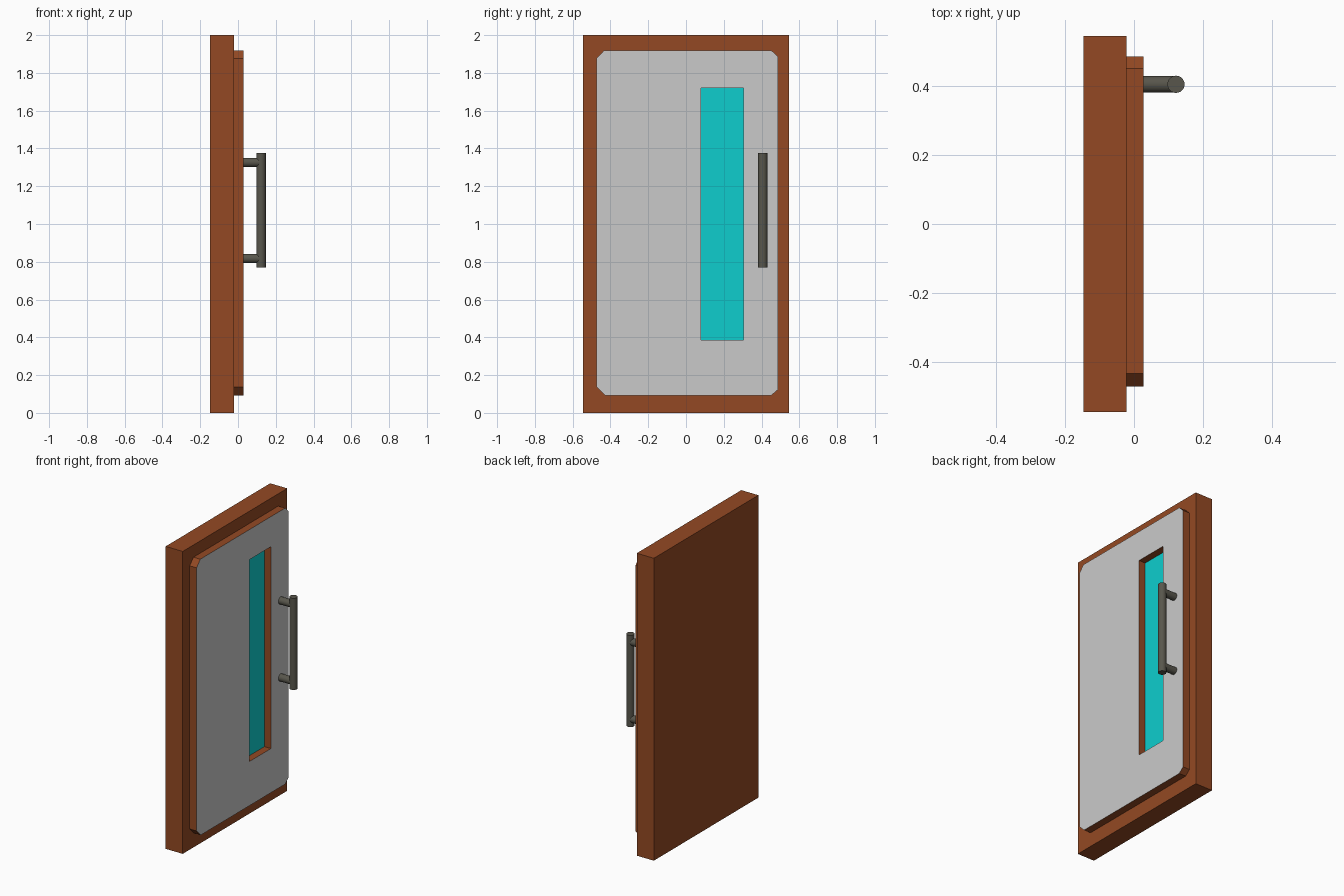
import bpy, bmesh, math
from mathutils import Vector

if "Cube" in bpy.data.objects:
    bpy.data.objects.remove(bpy.data.objects["Cube"])


def material(name, rgb):
    """Flat colour from 0-255 sRGB, stored as linear."""
    lin = [(c / 255 / 12.92) if c < 11 else ((c / 255 + 0.055) / 1.055) ** 2.4 for c in rgb]
    m = bpy.data.materials.new(name)
    m.diffuse_color = (*lin, 1)
    m.use_nodes = True
    m.node_tree.nodes["Principled BSDF"].inputs["Base Color"].default_value = m.diffuse_color
    return m


WOOD = material("brown wood", (148, 73, 35))
GREY = material("light grey panel", (202, 202, 202))
CYAN = material("cyan glass", (14, 206, 206))
METAL = material("dark metal", (88, 86, 76))


def box(name, lo, hi, mat):
    lo, hi = Vector(lo), Vector(hi)
    bpy.ops.mesh.primitive_cube_add(size=1, location=(lo + hi) / 2)
    ob = bpy.context.object
    ob.name = name
    ob.scale = hi - lo
    bpy.ops.object.transform_apply(location=False, rotation=False, scale=True)
    ob.data.materials.append(mat)
    return ob


def rod(name, start, end, radius):
    start, end = Vector(start), Vector(end)
    axis = end - start
    bpy.ops.mesh.primitive_cylinder_add(vertices=24, radius=radius, depth=axis.length,
                                        location=(start + end) / 2,
                                        rotation=axis.to_track_quat('Z', 'Y').to_euler())
    ob = bpy.context.object
    ob.name = name
    ob.data.materials.append(METAL)
    bpy.ops.object.shade_smooth_by_angle(angle=math.radians(40))
    return ob


# Back slab of the door
BACK, FACE, FRONT = -0.147, -0.022, 0.028
box("door_slab", (BACK, -0.546, 0), (FACE, 0.546, 2), WOOD)

# Raised panel: chamfered outline with a window opening, in (y, z)
outline = [(-0.429, 0.093), (0.452, 0.093), (0.487, 0.123), (0.487, 1.885),
           (0.452, 1.919), (-0.434, 1.919), (-0.473, 1.877), (-0.473, 0.137)]
Y0, Y1, Z0, Z1 = 0.08, 0.304, 0.385, 1.72
window = [(Y0, Z0), (Y1, Z0), (Y1, Z1), (Y0, Z1)]

bm = bmesh.new()
edges = []
for loop in (outline, window):
    vs = [bm.verts.new((FACE, y, z)) for y, z in loop]
    edges += [bm.edges.new((vs[i - 1], vs[i])) for i in range(len(vs))]
bmesh.ops.triangle_fill(bm, edges=edges, use_beauty=True, normal=(1, 0, 0))
ext = bmesh.ops.extrude_face_region(bm, geom=bm.faces[:], use_keep_orig=True)
bmesh.ops.translate(bm, vec=(FRONT - FACE, 0, 0),
                    verts=[g for g in ext["geom"] if isinstance(g, bmesh.types.BMVert)])
bmesh.ops.recalc_face_normals(bm, faces=bm.faces[:])
# Grey on the front face, wood on the cut edges
for f in bm.faces:
    f.material_index = 1 if all(v.co.x > FRONT - 0.001 for v in f.verts) else 0
mesh = bpy.data.meshes.new("raised_panel")
bm.to_mesh(mesh)
bm.free()
mesh.materials.append(WOOD)
mesh.materials.append(GREY)
panel = bpy.data.objects.new("raised_panel", mesh)
bpy.context.collection.objects.link(panel)

# Window pane at the bottom of the opening
box("window_pane", (FACE - 0.003, Y0, Z0), (FACE + 0.002, Y1, Z1), CYAN)

# Pull handle: upright bar on two posts
HX, HY = 0.122, 0.406
rod("handle_bar", (HX, HY, 0.77), (HX, HY, 1.376), 0.025)
for label, z in (("lower", 0.817), ("upper", 1.326)):
    rod(f"handle_post_{label}", (FRONT, HY, z), (HX, HY, z), 0.024)
